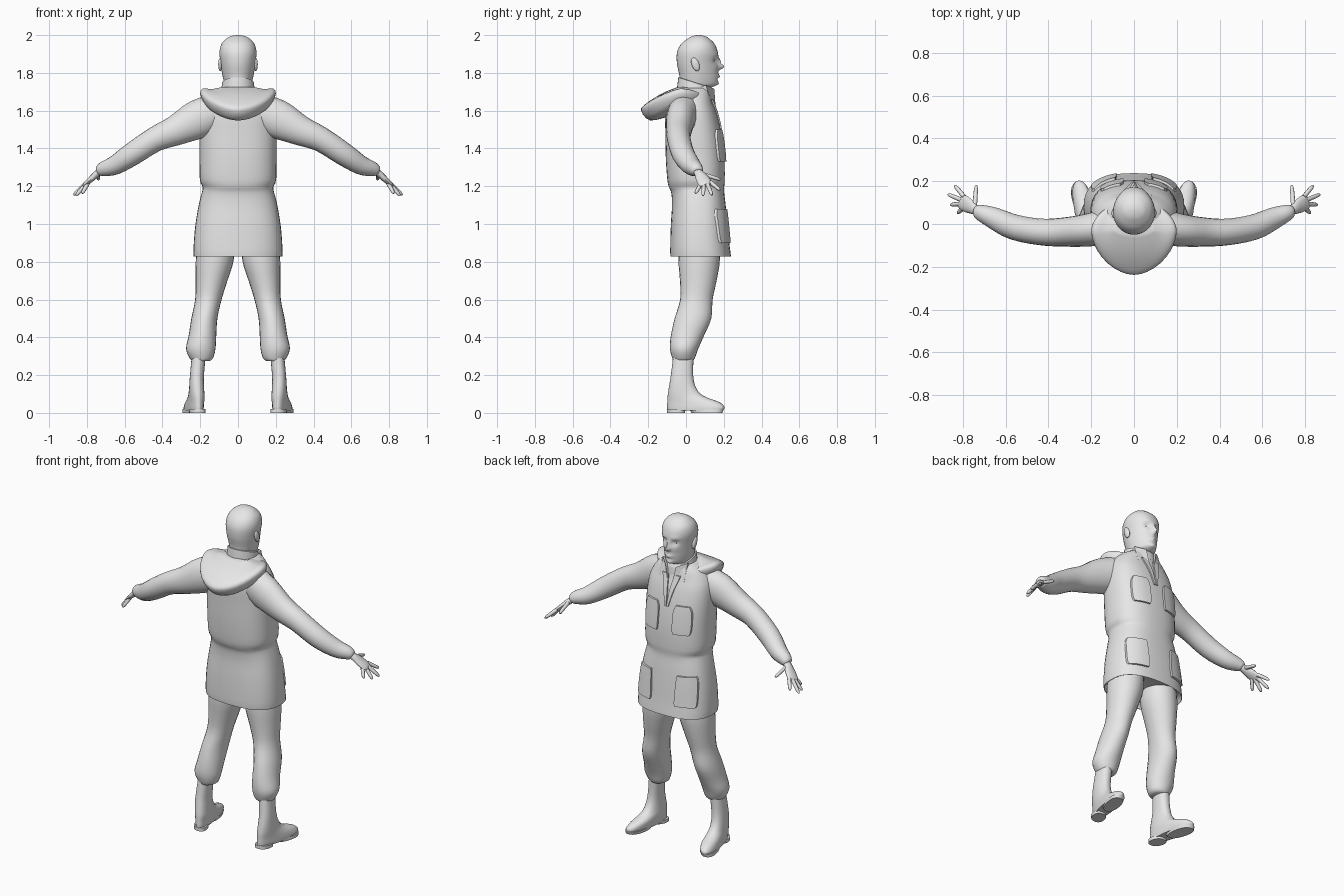
import bpy, bmesh, math
from mathutils import Vector
from mathutils.bvhtree import BVHTree

if "Cube" in bpy.data.objects:
    bpy.data.objects.remove(bpy.data.objects["Cube"])

grey = bpy.data.materials.new("light grey")
grey.diffuse_color = (0.8, 0.8, 0.8, 1)
grey.use_nodes = True
grey.node_tree.nodes["Principled BSDF"].inputs["Base Color"].default_value = grey.diffuse_color


def finish(name, bm, mirror=False, angle=50):
    bmesh.ops.recalc_face_normals(bm, faces=bm.faces)
    me = bpy.data.meshes.new(name)
    bm.to_mesh(me)
    bm.free()
    me.materials.append(grey)
    ob = bpy.data.objects.new(name, me)
    bpy.context.collection.objects.link(ob)
    if mirror:
        ob.modifiers.new("mirror", 'MIRROR')
    bpy.ops.object.select_all(action='DESELECT')
    ob.select_set(True)
    bpy.context.view_layer.objects.active = ob
    bpy.ops.object.shade_smooth_by_angle(angle=math.radians(angle))
    return ob


def smooth(rows, k):
    """Catmull-Rom interpolation of tuples, k steps per span."""
    out = []
    for i in range(len(rows) - 1):
        a, b, c, d = rows[max(i - 1, 0)], rows[i], rows[i + 1], rows[min(i + 2, len(rows) - 1)]
        for s in range(k):
            t = s / k
            out.append(tuple(0.5 * (2 * q + (r - p) * t + (2 * p - 5 * q + 4 * r - e) * t * t
                                    + (3 * q - p - 3 * r + e) * t ** 3)
                             for p, q, r, e in zip(a, b, c, d)))
    return out + [tuple(rows[-1])]


def unit(i, n, power=2):
    """Point on a unit superellipse."""
    a = 2 * math.pi * i / n
    c, s = math.cos(a), math.sin(a)
    return (math.copysign(abs(c) ** (2 / power), c), math.copysign(abs(s) ** (2 / power), s))


def skin(rings, caps=True):
    """Bridge rings of points into a tube."""
    bm = bmesh.new()
    vs = [[bm.verts.new(p) for p in r] for r in rings]
    n = len(vs[0])
    for a, b in zip(vs, vs[1:]):
        for i in range(n):
            bm.faces.new((a[i], a[(i + 1) % n], b[(i + 1) % n], b[i]))
    if caps:
        bm.faces.new(vs[0])
        bm.faces.new(vs[-1])
    return bm


def upright(rows, n=24, power=2, k=3):
    """Horizontal rings (x, y, z, half width, half depth)."""
    return skin([[(x + a * u, y + b * v, z) for u, v in (unit(i, n, power) for i in range(n))]
                 for x, y, z, a, b in smooth(rows, k)])


def limb(rows, n=16, k=3):
    """Rings square to the path (x, y, z, radius up, radius across)."""
    rows = smooth(rows, k)
    rings = []
    for i, (x, y, z, a, b) in enumerate(rows):
        t = (Vector(rows[min(i + 1, len(rows) - 1)][:3]) - Vector(rows[max(i - 1, 0)][:3])).normalized()
        u = t.cross(Vector((0, 1, 0))).normalized()
        v = u.cross(t)
        rings.append([Vector((x, y, z)) + u * a * p + v * b * q for p, q in (unit(j, n) for j in range(n))])
    return skin(rings)


# Coat body with bloused waist and turned-in hem
coat_bm = upright([(0, .08, .87, .19, .12), (0, .08, .85, .222, .148), (0, .078, .828, .235, .16),
                   (0, .073, .9, .234, .156), (0, .07, 1.0, .225, .15), (0, .068, 1.1, .208, .142),
                   (0, .062, 1.165, .192, .14), (0, .056, 1.195, .187, .146), (0, .053, 1.235, .202, .152),
                   (0, .048, 1.35, .204, .155), (0, .039, 1.48, .205, .148), (0, .027, 1.58, .2, .138),
                   (0, .022, 1.64, .18, .122), (0, .027, 1.69, .14, .105), (0, .04, 1.72, .09, .085)],
                  n=40, power=2.5)
tree = BVHTree.FromBMesh(coat_bm)
finish("coat", coat_bm)


def patch(name, outline, lift, mirror=True):
    """Raised panel on the coat front; outline gives x left, x right per height."""
    bm = bmesh.new()
    grid = []
    for x0, x1, z in smooth(outline, 3):
        row = []
        for i in range(7):
            x = x0 + (x1 - x0) * i / 6
            hit = tree.ray_cast(Vector((x, 1, z)), Vector((0, -1, 0)))[0]
            row.append(bm.verts.new((x, (hit.y if hit else .1) + lift, z)))
        grid.append(row)
    for a, b in zip(grid, grid[1:]):
        for i in range(6):
            bm.faces.new((a[i], a[i + 1], b[i + 1], b[i]))
    rim = [e for e in bm.edges if e.is_boundary]
    low = bmesh.ops.extrude_edge_only(bm, edges=rim)["geom"]
    for v in low:
        if isinstance(v, bmesh.types.BMVert):
            v.co.y -= lift + .008
    return finish(name, bm, mirror, 35)


# Pockets and neck placket
patch("chest_pocket", [(.055, .145, 1.33), (.05, .155, 1.36), (.05, .155, 1.46), (.065, .14, 1.5)], .012)
patch("hip_pocket", [(.085, .195, .9), (.08, .2, .93), (.085, .195, 1.05), (.09, .185, 1.08)], .013)
patch("placket", [(.002, .012, 1.48), (.006, .03, 1.56), (.02, .06, 1.66)], .008)

# Sleeves
finish("sleeve", limb([(.1, -.005, 1.6, .095, .085), (.21, -.028, 1.555, .103, .077), (.33, -.038, 1.495, .08, .068),
                       (.44, -.037, 1.448, .066, .062), (.56, -.015, 1.37, .061, .06), (.65, .025, 1.312, .051, .052),
                       (.71, .05, 1.292, .04, .04), (.735, .062, 1.28, .029, .03), (.74, .064, 1.277, .018, .02)], n=20), True)

# Hands
finish("palm", limb([(.715, .052, 1.287, .018, .022), (.745, .068, 1.268, .018, .025), (.775, .087, 1.24, .016, .036),
                     (.805, .103, 1.214, .012, .036), (.815, .108, 1.206, .006, .026)], n=12), True)
for fname, base, tip in (("thumb", (.745, .085, 1.265), (.738, .182, 1.235)),
                         ("index_finger", (.795, .128, 1.222), (.838, .18, 1.18)),
                         ("middle_finger", (.805, .112, 1.215), (.87, .138, 1.153)),
                         ("ring_finger", (.804, .095, 1.212), (.858, .09, 1.15)),
                         ("little_finger", (.795, .08, 1.215), (.825, .05, 1.162))):
    p, q = Vector(base), Vector(tip)
    finish(fname, limb([(*p.lerp(q, t), r, r) for t, r in
                        ((0, .011), (.5, .0105), (.85, .009), (1, .004))], n=8, k=2), True)

# Trousers gathered above the boots
finish("trouser_leg", upright([(.115, .07, .98, .09, .1), (.122, .07, .82, .101, .11), (.14, .065, .7, .084, .097),
                               (.157, .055, .6, .07, .086), (.178, .037, .5, .069, .097), (.188, .008, .41, .073, .088),
                               (.197, -.01, .34, .078, .075), (.194, -.013, .29, .062, .06),
                               (.196, -.015, .275, .046, .05)]), True)


# Boots: heel-to-toe rings turned outward
def boot(rows, n=24, k=3):
    rings = []
    for z, back, front, w, cx in smooth(rows, k):
        ring = []
        for u, v in (unit(i, n, 2.3) for i in range(n)):
            y = (back + front) / 2 + v * (front - back) / 2
            x = u * w * (1 + .8 * max(0, front - .08) * v)
            s = .19 * max(0, 1 - z / .2)
            ring.append((cx + x + s * (y + .06), y, z))
        rings.append(ring)
    return skin(rings)


finish("boot", boot([(.012, -.098, .195, .042, .214), (.03, -.1, .204, .045, .214), (.055, -.099, .18, .045, .214),
                     (.078, -.098, .12, .043, .214), (.1, -.096, .078, .041, .215), (.14, -.09, .05, .039, .217),
                     (.2, -.08, .038, .037, .217), (.3, -.068, .04, .037, .208)]), True)
finish("boot_heel", boot([(0, -.1, -.005, .041, .214), (.02, -.1, -.003, .042, .214)], k=1), True)
finish("boot_sole", boot([(0, .03, .192, .043, .214), (.02, .015, .2, .045, .214)], k=1), True)

# Hood folded down the back
hood = []
for rx, back, front, zs, zb in smooth([(.13, -.09, .08, 1.61, 1.57), (.18, -.19, .1, 1.645, 1.548),
                                       (.2, -.238, .115, 1.69, 1.6), (.187, -.215, .12, 1.716, 1.635),
                                       (.135, -.13, .125, 1.715, 1.69), (.085, -.045, .13, 1.725, 1.725)], 3):
    ring = []
    for u, v in (unit(i, 36, 1.8) for i in range(36)):
        depth = v * (.03 + front) if v > 0 else -v * (.03 + back)
        z = zs - v * v * .05 if v > 0 else zs + (zb - zs) * abs(v) ** 1.3
        ring.append((rx * u, -.03 + depth, z))
    hood.append(ring)
finish("hood", skin(hood))

# Stand collar, lower at the front
collar = []
for r, z, tilt in ((.098, 1.66, 0), (.094, 1.71, .15), (.088, 1.748, .32), (.08, 1.75, .32), (.076, 1.7, .2)):
    collar.append([(r * .95 * u, .047 + r * v, z - tilt * r * v) for u, v in (unit(i, 28) for i in range(28))])
finish("collar", skin(collar, False))

# Collar points beside the neck opening
bm = bmesh.new()
outer = [(.012, .158, 1.6), (.035, .15, 1.715), (.085, .105, 1.735), (.085, .14, 1.63)]
top = [bm.verts.new(p) for p in outer]
low = [bm.verts.new((x * .95, y - .025, z - .008)) for x, y, z in outer]
bm.faces.new(top)
bm.faces.new(low)
for i in range(4):
    j = (i + 1) % 4
    bm.faces.new((top[i], top[j], low[j], low[i]))
finish("collar_point", bm, True)

# Head with sculpted face
bumps = [(0, 1.832, .013, .013, .036), (0, 1.86, .010, .018, .016), (.035, 1.868, .017, .012, -.014),
         (.035, 1.895, .025, .01, .005), (0, 1.782, .022, .009, .011), (0, 1.766, .02, .006, -.006),
         (0, 1.742, .02, .012, .008), (.035, 1.83, .018, .015, .004)]
head = []
for z, back, front, w in smooth([(1.66, -.025, .1, .07), (1.71, -.028, .11, .07), (1.728, -.03, .145, .07),
                                 (1.745, -.032, .166, .073), (1.79, -.036, .17, .083), (1.85, -.048, .169, .092),
                                 (1.91, -.047, .168, .098), (1.955, -.024, .15, .086), (1.985, .015, .118, .057),
                                 (1.996, .04, .095, .032), (2.0, .062, .075, .008)], 5):
    ring = []
    for u, v in (unit(i, 56, 2.1) for i in range(56)):
        x = w * u * (1 - .22 * max(0, v) * min(1, max(0, (1.95 - z) / .15)))
        y = (front + back) / 2 + v * (front - back) / 2
        if v > 0:
            for bx, bz, sx, sz, h in bumps:
                y += h * math.exp(-((abs(x) - bx) / sx) ** 2 - ((z - bz) / sz) ** 2)
        ring.append((x, y, z))
    head.append(ring)
finish("head", skin(head), angle=70)

# Eyes and ears
for name, loc, size in (("eye", (.034, .139, 1.867), (.013, .012, .008)),
                        ("ear", (.094, .05, 1.845), (.011, .021, .036))):
    bm = bmesh.new()
    bmesh.ops.create_uvsphere(bm, u_segments=14, v_segments=10, radius=1)
    for v in bm.verts:
        v.co = Vector(loc) + Vector(c * s for c, s in zip(v.co, size))
        if name == "ear":
            v.co.y -= (v.co.z - loc[2]) * .25
    finish(name, bm, True)
